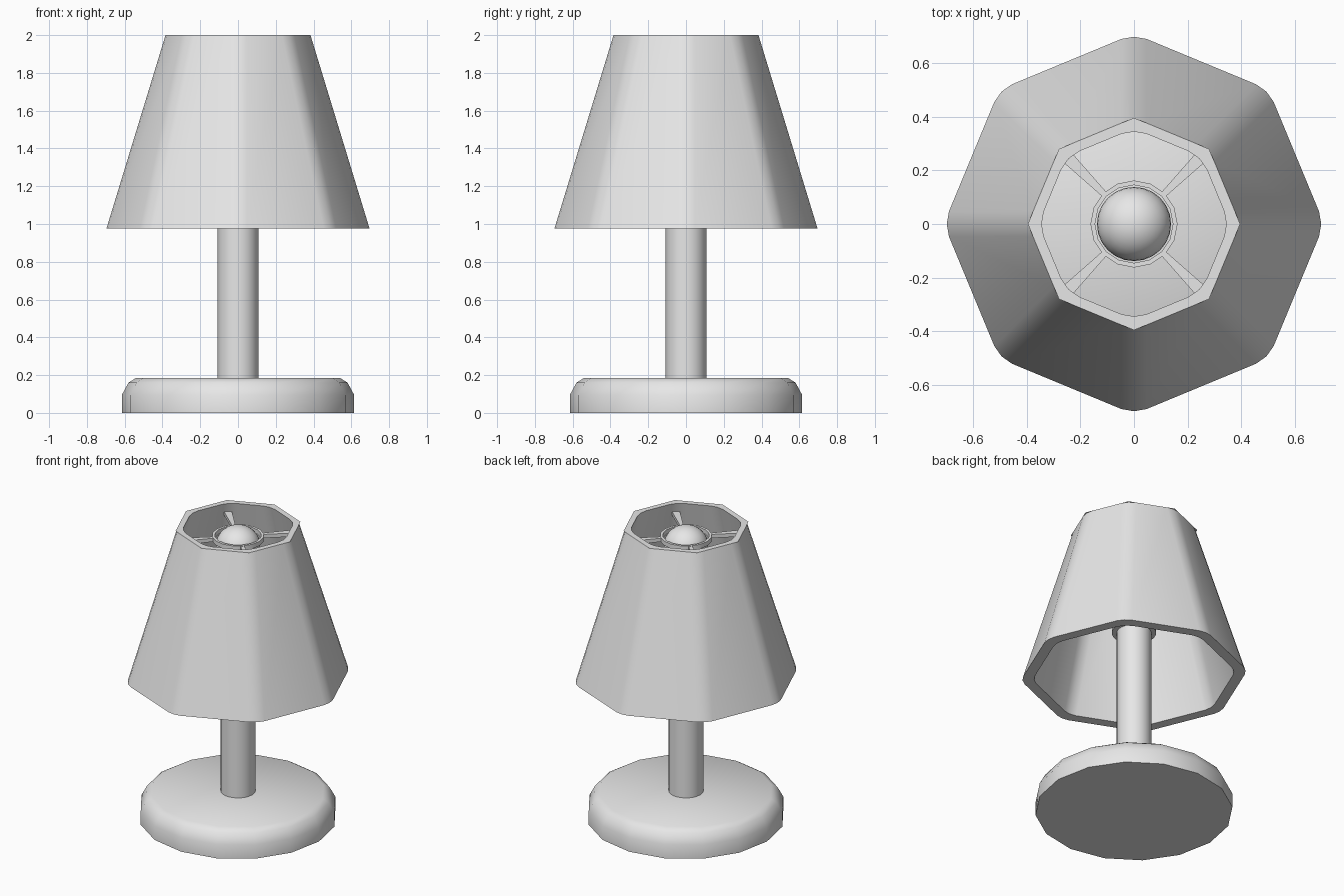
import bpy, bmesh
from math import pi, cos, sin, radians
from mathutils import Matrix

if "Cube" in bpy.data.objects:
    bpy.data.objects.remove(bpy.data.objects["Cube"])

grey = bpy.data.materials.new("plain grey")
grey.use_nodes = True
grey.diffuse_color = (0.8, 0.8, 0.8, 1)
grey.node_tree.nodes["Principled BSDF"].inputs["Base Color"].default_value = (0.8, 0.8, 0.8, 1)


def make_object(name, bm, smooth=35):
    bmesh.ops.recalc_face_normals(bm, faces=bm.faces)
    mesh = bpy.data.meshes.new(name)
    bm.to_mesh(mesh)
    bm.free()
    mesh.materials.append(grey)
    obj = bpy.data.objects.new(name, mesh)
    bpy.context.collection.objects.link(obj)
    bpy.ops.object.select_all(action='DESELECT')
    obj.select_set(True)
    bpy.context.view_layer.objects.active = obj
    bpy.ops.object.shade_smooth_by_angle(angle=radians(smooth))
    return obj


def lathe(name, profile, sides, closed=False, corner=0, smooth=35):
    """Spin (radius, height) points round z; open profiles get end caps."""
    bm = bmesh.new()
    rings = [[bm.verts.new((r * cos(2 * pi * i / sides), r * sin(2 * pi * i / sides), z))
              for i in range(sides)] for r, z in profile]
    pairs = list(zip(rings, rings[1:]))
    if closed:
        pairs.append((rings[-1], rings[0]))
    else:
        bm.faces.new(rings[0])
        bm.faces.new(rings[-1])
    for a, b in pairs:
        for i in range(sides):
            j = (i + 1) % sides
            bm.faces.new((a[i], a[j], b[j], b[i]))
    if corner:
        # Round only the sloping corner edges
        edges = [e for e in bm.edges if abs(e.verts[0].co.z - e.verts[1].co.z) > 0.5]
        bmesh.ops.bevel(bm, geom=edges, offset=corner, segments=2, profile=0.5, affect='EDGES')
    return make_object(name, bm, smooth)


# Base and stem
lathe("base", [(0.615, 0), (0.615, 0.095), (0.58, 0.16), (0.54, 0.185)], 16, smooth=40)
lathe("stem", [(0.108, 0.18), (0.108, 1.3)], 24)

# Bulb: straight body with a domed top
dome = [(0.138 * cos(a), 1.87 + 0.13 * sin(a)) for a in [pi / 2 * k / 8 for k in range(8)]]
lathe("bulb", [(0.138, 1.28)] + dome + [(0.004, 1.999)], 24)

# Holder ring and its four tapered arms
lathe("holder_ring", [(0.145, 1.91), (0.162, 1.91), (0.162, 1.94), (0.145, 1.94)], 16, closed=True)
for k, place in enumerate(("back_left", "back_right", "front_right", "front_left")):
    bm = bmesh.new()
    bmesh.ops.create_cube(bm, size=1)
    for v in bm.verts:
        outer = v.co.x > 0
        v.co = (0.37 if outer else 0.155, v.co.y * (0.05 if outer else 0.022), 1.925 + v.co.z * 0.025)
    bm.transform(Matrix.Rotation(pi / 4 + k * pi / 2, 4, 'Z'))
    make_object("holder_arm_" + place, bm)

# Eight-sided shade with a thick wall
lathe("shade", [(0.708, 0.975), (0.395, 2), (0.355, 2), (0.635, 0.975)], 8, closed=True, corner=0.05)
